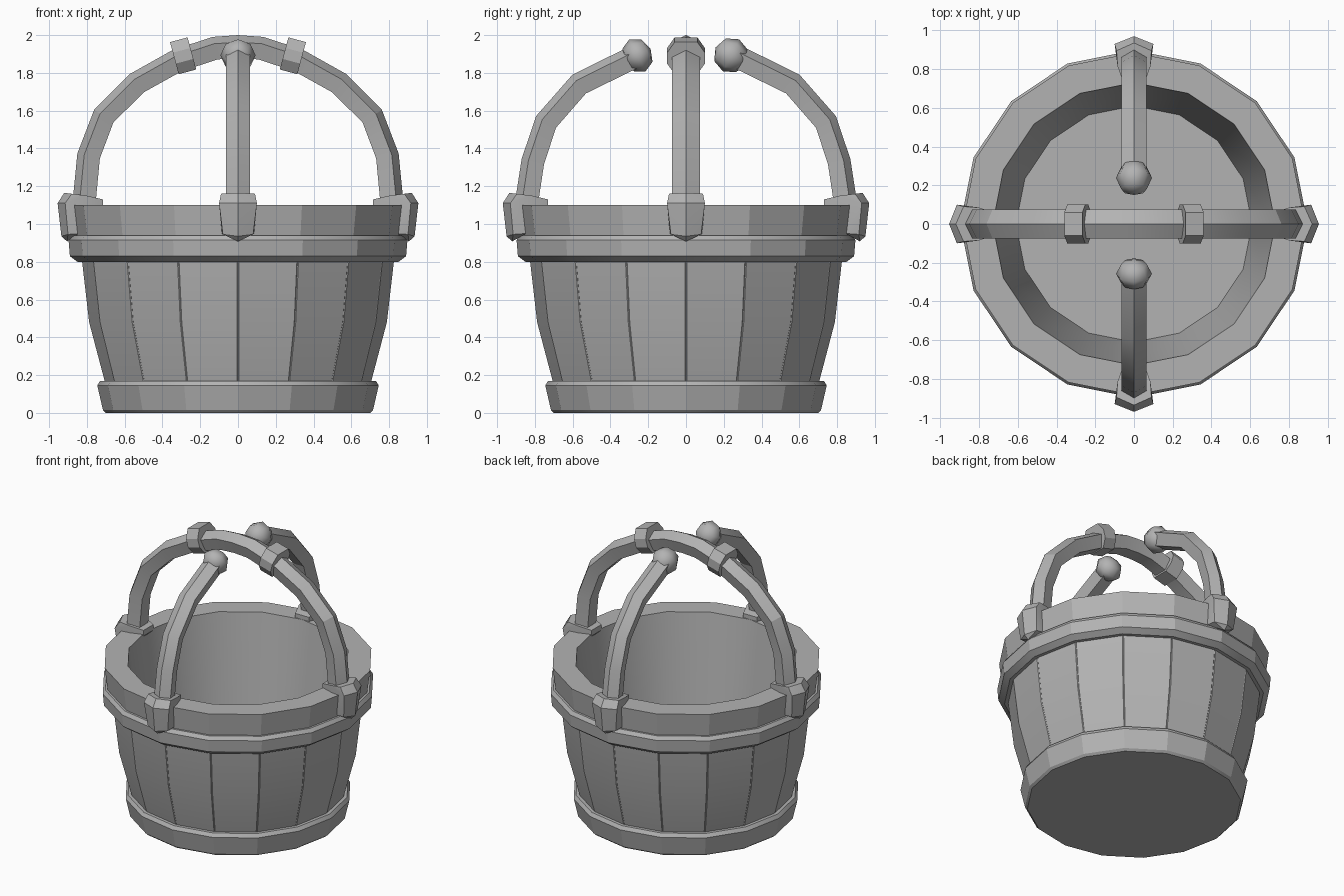
import bpy, bmesh, math
from mathutils import Vector, Matrix

cube = bpy.data.objects.get("Cube")
if cube:
    bpy.data.objects.remove(cube)

SIDES = 16
GREY = (0.45, 0.45, 0.45, 1)
grey = bpy.data.materials.new("plain_grey")
grey.use_nodes = True
grey.diffuse_color = GREY
grey.node_tree.nodes["Principled BSDF"].inputs["Base Color"].default_value = GREY


def finish(name, bm, angle=20):
    mesh = bpy.data.meshes.new(name)
    bm.to_mesh(mesh)
    bm.free()
    mesh.materials.append(grey)
    obj = bpy.data.objects.new(name, mesh)
    bpy.context.collection.objects.link(obj)
    bpy.ops.object.select_all(action='DESELECT')
    obj.select_set(True)
    bpy.context.view_layer.objects.active = obj
    bpy.ops.object.shade_smooth_by_angle(angle=math.radians(angle))


def loft(bm, rings, cap=True):
    """Skin a list of closed point rings."""
    loops = [[bm.verts.new(p) for p in ring] for ring in rings]
    n = len(loops[0])
    for a, b in zip(loops, loops[1:]):
        for i in range(n):
            j = (i + 1) % n
            bm.faces.new((a[i], a[j], b[j], b[i]))
    if cap:
        bm.faces.new(reversed(loops[0]))
        bm.faces.new(loops[-1])


def corner(i, r, z):
    a = math.tau * i / SIDES
    return Vector((r * math.cos(a), r * math.sin(a), z))


def lathe(name, profile, cap=False, angle=20):
    bm = bmesh.new()
    loft(bm, [[corner(i, r, z) for i in range(SIDES)] for r, z in profile], cap)
    finish(name, bm, angle)


def stave_ring(r, z):
    """Polygon ring with a hairline notch at every corner."""
    ring = []
    for i in range(SIDES):
        c = corner(i, r, z)
        ring += [c.lerp(corner(i - 1, r, z), 0.015), corner(i, r - 0.004, z),
                 c.lerp(corner(i + 1, r, z), 0.015)]
    return ring


# Bucket: staves, hoops, rim and hollow inside
bm = bmesh.new()
loft(bm, [stave_ring(r, z) for r, z in
          [(0.69, 0.1), (0.707, 0.17), (0.789, 0.48), (0.832, 0.85)]], False)
finish("staves", bm)

lathe("bottom_hoop", [(0.70, 0), (0.715, 0.015), (0.745, 0.145), (0.73, 0.17), (0.69, 0.17)])
lathe("bucket_base", [(0.70, 0), (0.69, 0.05)], cap=True)
lathe("upper_hoop", [(0.81, 0.80), (0.85, 0.80), (0.89, 0.83), (0.897, 0.915),
                     (0.88, 0.94), (0.85, 0.94)])
lathe("rim", [(0.86, 0.90), (0.885, 1.10), (0.73, 1.10)])
lathe("inside_wall", [(0.73, 1.10), (0.61, 0.14)], angle=25)
lathe("inside_floor", [(0.62, 0.10), (0.61, 0.14)], cap=True)


def bracket(name, angle, reach):
    """Faceted clip hooked over the rim."""
    bm = bmesh.new()
    half = [(0.955, 0, 1.11), (0.935, 0, 0.935), (0.905, 0, 0.908), (0.92, 0, 1.165),
            (0.915, 0.10, 1.11), (0.90, 0.08, 0.945), (0.88, 0.09, 1.16),
            (0.80, 0.085, 1.15), (0.715, 0.055, 1.13), (0.715, 0.055, 1.09), (0.83, 0.085, 0.95)]
    turn = Matrix.Rotation(angle, 3, 'Z')
    for r, t, z in half:
        for s in ((1, -1) if t else (1,)):
            bm.verts.new(turn @ Vector((r + reach, s * t, z)))
    res = bmesh.ops.convex_hull(bm, input=bm.verts)
    bmesh.ops.delete(bm, geom=[g for g in res["geom_interior"] if isinstance(g, bmesh.types.BMVert)],
                     context='VERTS')
    bmesh.ops.recalc_face_normals(bm, faces=bm.faces)
    finish(name, bm, 25)


def sweep(name, path, section, turn):
    """Sweep (outward, sideways) section points along a path of (radius, z)."""
    pts = [Vector((x, 0, z)) for x, z in path]
    rings = []
    for i, p in enumerate(pts):
        d = (pts[min(i + 1, len(pts) - 1)] - pts[max(i - 1, 0)]).normalized()
        out = Vector((d.z, 0, -d.x))
        rings.append([turn @ (p + out * u + Vector((0, t, 0))) for u, t in section])
    bm = bmesh.new()
    loft(bm, rings)
    bmesh.ops.recalc_face_normals(bm, faces=bm.faces)
    finish(name, bm)


def ridged(w):
    return [(0.062, 0), (0.025, w), (-0.06, w * 0.65), (-0.06, -w * 0.65), (0.025, -w)]


# Full arch over the bucket, running left to right
half_arch = [(0.815, 1.10), (0.79, 1.36), (0.71, 1.57), (0.535, 1.745), (0.32, 1.865), (0.12, 1.93)]
arch = half_arch + [(0, 1.938)] + [(-x, z) for x, z in reversed(half_arch)]
sweep("main_handle", arch, ridged(0.074), Matrix.Identity(3))

collar = [(0.088, 0.06), (0.03, 0.10), (-0.03, 0.10), (-0.088, 0.06),
          (-0.088, -0.06), (-0.03, -0.10), (0.03, -0.10), (0.088, -0.06)]
for side, s in (("left", 1), ("right", -1)):
    ends = [(s * 0.337, 1.878), (s * 0.244, 1.903)]
    sweep(side + "_handle_collar", ends, collar, Matrix.Identity(3))
    bracket(side + "_bracket", 0 if s > 0 else math.pi, 0)

# Two half handles, front and back, each ending in a faceted knob
stub = [(0.845, 1.10), (0.81, 1.33), (0.74, 1.54), (0.565, 1.74), (0.25, 1.895)]
for side, angle, reach, length in (("front", -math.pi / 2, 0.257, 0.078), ("back", math.pi / 2, 0.238, 0.092)):
    turn = Matrix.Rotation(angle, 3, 'Z')
    sweep(side + "_handle", stub, ridged(0.064), turn)
    bracket(side + "_bracket", angle, 0.015)
    bm = bmesh.new()
    bmesh.ops.create_uvsphere(bm, u_segments=8, v_segments=4, radius=1)
    place = (Matrix.Translation((0, 0, 1.893)) @ turn.to_4x4() @ Matrix.Translation((reach, 0, 0))
             @ Matrix.Rotation(math.radians(-63), 4, 'Y') @ Matrix.Diagonal((0.095, 0.093, length, 1)))
    bmesh.ops.transform(bm, matrix=place, verts=bm.verts)
    finish(side + "_knob", bm, 50)
